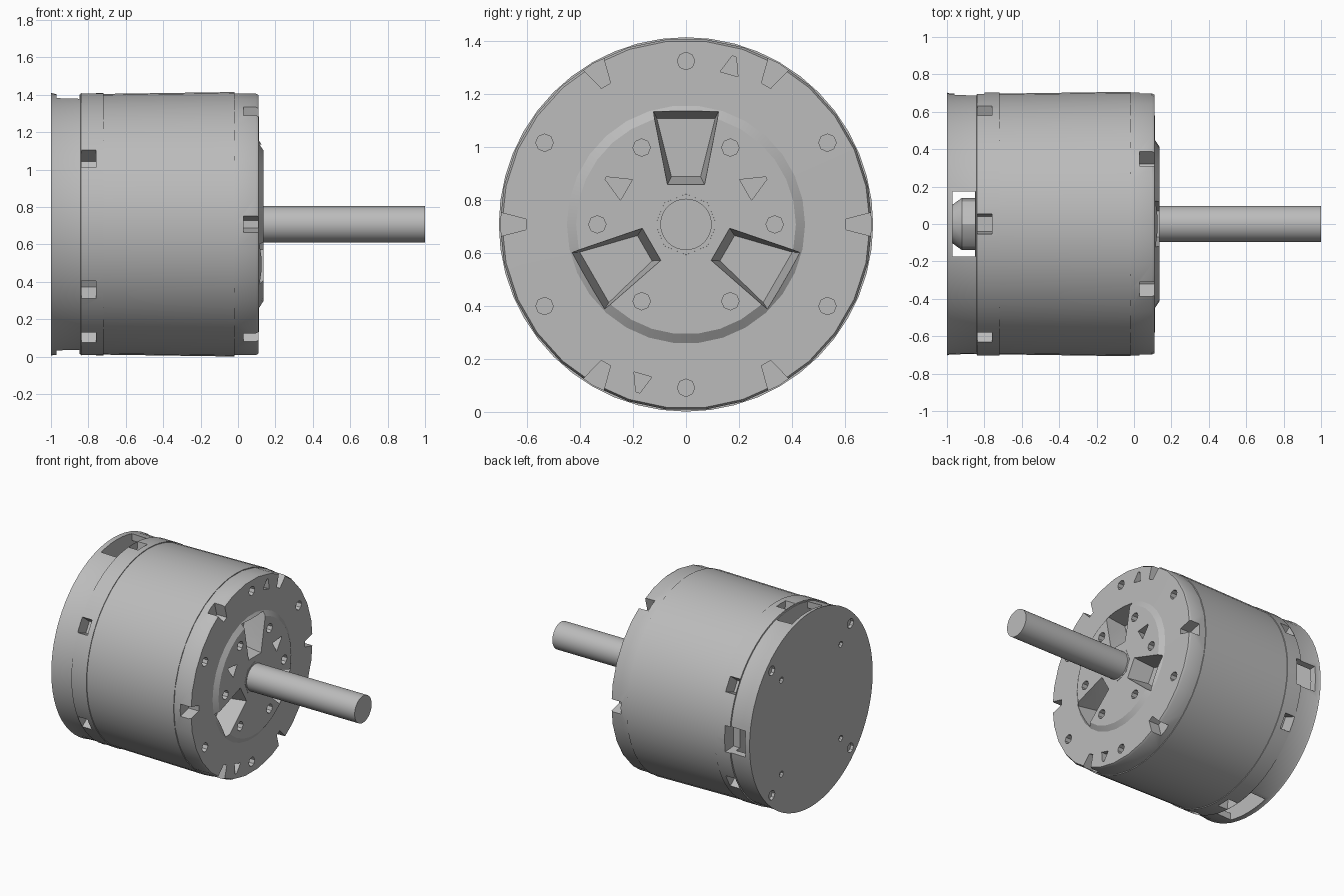
import bpy, bmesh
from math import sin, cos, pi, radians
from mathutils import Vector

if "Cube" in bpy.data.objects:
    bpy.data.objects.remove(bpy.data.objects["Cube"])

AXIS_Z = 0.708

# One plain grey metal for the whole motor
metal = bpy.data.materials.new("grey_metal")
metal.use_nodes = True
grey = (0.5, 0.5, 0.5, 1)
metal.diffuse_color = grey
metal.node_tree.nodes["Principled BSDF"].inputs["Base Color"].default_value = grey


def place(x, r, a, t=0):
    """Point at axial x, radius r, angle a (from +y towards +z), tangential offset t."""
    return Vector((x, r * cos(a) - t * sin(a), AXIS_Z + r * sin(a) + t * cos(a)))


def finish(name, bm):
    bmesh.ops.recalc_face_normals(bm, faces=bm.faces)
    mesh = bpy.data.meshes.new(name)
    bm.to_mesh(mesh)
    bm.free()
    mesh.materials.append(metal)
    obj = bpy.data.objects.new(name, mesh)
    bpy.context.collection.objects.link(obj)
    return obj


def lathe(name, profile, sides):
    """Closed solid turned about the shaft axis from (x, radius) pairs."""
    bm = bmesh.new()
    rings = [[bm.verts.new(place(x, r, 2 * pi * i / sides)) for i in range(sides)]
             for x, r in profile]
    for low, high in zip(rings, rings[1:]):
        for i in range(sides):
            j = (i + 1) % sides
            bm.faces.new((low[i], low[j], high[j], high[i]))
    bm.faces.new(rings[0])
    bm.faces.new(rings[-1])
    return finish(name, bm)


def block(bm, deg, x0, x1, r0, r1, w0, w1, shrink=0.0):
    """Tapered block; half widths w0 inside, w1 outside; x0 end drawn in by shrink."""
    a = radians(deg)
    pts = []
    for x, s in ((x0, shrink), (x1, 0)):
        for r, w in ((r0 + s, w0 - s / 2), (r1 - s, w1 - s / 2)):
            pts += [bm.verts.new(place(x, r, a, t)) for t in (-w, w)]
    bmesh.ops.convex_hull(bm, input=pts)


def hole(bm, deg, x0, x1, r, radius, sides=8):
    a = radians(deg)
    c = place(0, r, a)
    pts = [bm.verts.new(c + Vector((x, radius * cos(k * 2 * pi / sides),
                                    radius * sin(k * 2 * pi / sides))))
           for x in (x0, x1) for k in range(sides)]
    bmesh.ops.convex_hull(bm, input=pts)


def activate(obj):
    bpy.ops.object.select_all(action='DESELECT')
    obj.select_set(True)
    bpy.context.view_layer.objects.active = obj


def cut(obj, cutter):
    cutter.hide_render = True
    mod = obj.modifiers.new("cut", 'BOOLEAN')
    mod.operation = 'DIFFERENCE'
    mod.solver = 'EXACT'
    mod.object = cutter
    activate(obj)
    bpy.ops.object.modifier_apply(modifier=mod.name)
    bpy.data.objects.remove(cutter)


# Rear cover with its vent ring
rear_cover = lathe("rear_cover", [(-1, 0.703), (-0.985, 0.698), (-0.842, 0.694),
                                  (-0.84, 0.702), (-0.72, 0.702)], 64)
cut(rear_cover, lathe("chamber_cutter", [(-0.975, 0.65), (-0.85, 0.65)], 48))

bm = bmesh.new()
for deg in (30, 90, 150, 210, 240, 270, 330):      # small vent slots
    block(bm, deg, -0.838, -0.76, 0.6, 0.75, 0.04, 0.06)
for deg in (90, 270):                              # wide windows
    block(bm, deg, -0.97, -0.848, 0.55, 0.8, 0.175, 0.175)
block(bm, 0, -0.96, -0.8, 0.6, 0.8, 0.09, 0.1)     # side cable window
for deg in (45, 135, 225, 315):                    # rear screw holes
    hole(bm, deg, -1.1, -0.978, 0.635, 0.035)
    hole(bm, deg, -1.1, -0.978, 0.48, 0.022)
cut(rear_cover, finish("rear_cutter", bm))

# Bearing core inside the rear chamber
core = lathe("rear_core", [(-0.975, 0.1), (-0.92, 0.14), (-0.85, 0.14)], 12)

# Main housing, flaring slightly to the front
housing = lathe("housing", [(-0.72, 0.697), (-0.02, 0.707)], 48)

# Front flange with raised boss, notches, screw holes and pockets
front_flange = lathe("front_flange", [(-0.02, 0.703), (0.095, 0.703), (0.11, 0.695),
                                      (0.112, 0.45), (0.135, 0.415)], 30)
bm = bmesh.new()
for k in range(6):
    block(bm, 60 * k, 0.03, 0.2, 0.605, 0.76, 0.02, 0.06)
    hole(bm, 60 * k + 30, 0.06, 0.2, 0.617, 0.033)
    hole(bm, 60 * k, 0.08, 0.2, 0.335, 0.033)
for deg in (90, 210, 330):
    block(bm, deg, -0.015, 0.136, 0.15, 0.43, 0.07, 0.125, shrink=0.03)
for deg in (30, 150):
    block(bm, deg, 0.08, 0.2, 0.26, 0.35, 0.045, 0.005)
for deg in (74, 254):
    block(bm, deg, 0.07, 0.2, 0.59, 0.66, 0.035, 0.008)
cut(front_flange, finish("flange_cutter", bm))

# Output shaft with a short collar at the bearing
shaft = lathe("shaft", [(0.0, 0.097), (1.0, 0.097)], 40)
collar = lathe("shaft_collar", [(0.05, 0.125), (0.137, 0.115)], 8)

for part in (rear_cover, core, housing, front_flange, shaft, collar):
    activate(part)
    bpy.ops.object.shade_smooth_by_angle(angle=radians(30))
